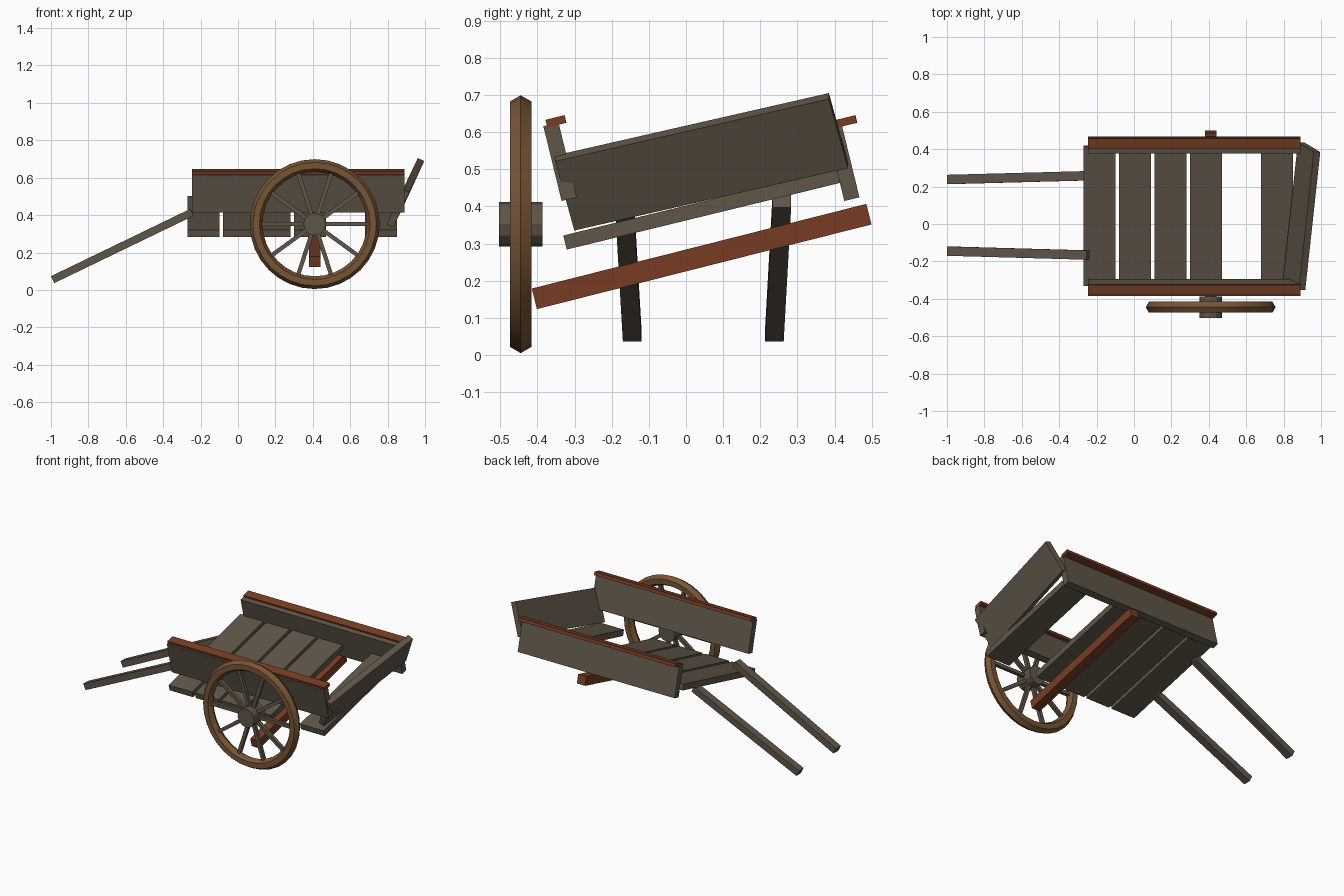
import bpy, bmesh, math
from mathutils import Vector, Matrix

if "Cube" in bpy.data.objects:
    bpy.data.objects.remove(bpy.data.objects["Cube"])

TILT = math.radians(13.7)   # the cart leans onto its one remaining wheel


def material(name, rgb):
    m = bpy.data.materials.new(name)
    m.diffuse_color = (*rgb, 1)
    m.use_nodes = True
    m.node_tree.nodes["Principled BSDF"].inputs["Base Color"].default_value = m.diffuse_color
    return m


GREY = material("weathered_wood", (0.117, 0.093, 0.066))
RED = material("red_wood", (0.185, 0.046, 0.018))
BROWN = material("brown_rim", (0.185, 0.090, 0.036))


def finish(bm, name, mat):
    bmesh.ops.recalc_face_normals(bm, faces=bm.faces)
    mesh = bpy.data.meshes.new(name)
    bm.to_mesh(mesh)
    bm.free()
    mesh.materials.append(mat)
    ob = bpy.data.objects.new(name, mesh)
    bpy.context.collection.objects.link(ob)
    return ob


def box(name, mat, center, size, rot):
    bm = bmesh.new()
    bmesh.ops.create_cube(bm, size=1)
    m = Matrix.Translation(center) @ rot.to_4x4() @ Matrix.Diagonal((*size, 1))
    bm.transform(m)
    return finish(bm, name, mat)


def axes(x_dir, y_hint):
    """Rotation with local x along x_dir and local y near y_hint."""
    x = Vector(x_dir).normalized()
    z = x.cross(Vector(y_hint)).normalized()
    return Matrix((x, z.cross(x), z)).transposed()


lean = Matrix.Rotation(TILT, 3, 'X')

# Floor planks, with the fifth one missing
for i in (0, 1, 2, 3, 5):
    box(f"floor_plank_{i + 1}", GREY, (-0.185 + 0.19 * i, 0.045, 0.393),
        (0.17, 0.763, 0.039), lean)

# Side boards with red top rails
for side, y in (("front", -0.339), ("back", 0.422)):
    box(f"{side}_side_board", GREY, (0.3225, y, 0.52), (1.135, 0.042, 0.207), lean)
    box(f"{side}_rail", RED, (0.3225, y - 0.011 + (0.022 if y > 0 else 0), 0.629),
        (1.137, 0.053, 0.021), lean)

# Tailgate hanging outwards and askew
box("tailgate", GREY, (0.896, 0.042, 0.52), (0.76, 0.211, 0.038),
    axes((0.08, 0.737, 0.168), (0.087, -0.05, 0.19)))

# Axle beam
box("axle", RED, (0.41, 0.042, 0.265), (0.06, 0.929, 0.057),
    Matrix.Rotation(math.radians(14.2), 3, 'X'))

# Pull handles resting on the ground end
for side, y0, y1 in (("front", -0.145, -0.166), ("back", 0.238, 0.258)):
    a, b = Vector((-0.991, y0, 0.055)), Vector((-0.246, y1, 0.415))
    box(f"{side}_handle", GREY, (a + b) / 2, ((b - a).length, 0.05, 0.041),
        axes(b - a, (0, 1, 0)))

# Wheel rim: hexagonal section swept round the y axis
HUB = Vector((0.41, -0.445, 0.352))
SEG, SIDES, MAJOR, MINOR = 32, 6, 0.313, 0.034
bm = bmesh.new()
rings = []
for i in range(SEG):
    a = math.tau * i / SEG
    ring = []
    for j in range(SIDES):
        t = math.tau * j / SIDES
        r = MAJOR + MINOR * math.cos(t)
        ring.append(bm.verts.new(HUB + Vector(
            (r * math.cos(a), MINOR * math.sin(t), r * math.sin(a)))))
    rings.append(ring)
for i in range(SEG):
    p, q = rings[i], rings[(i + 1) % SEG]
    for j in range(SIDES):
        k = (j + 1) % SIDES
        bm.faces.new((p[j], p[k], q[k], q[j]))
rim = finish(bm, "wheel_rim", BROWN)
bpy.context.view_layer.objects.active = rim
rim.select_set(True)
bpy.ops.object.shade_smooth_by_angle(angle=math.radians(30))

# Wheel hub
bm = bmesh.new()
bmesh.ops.create_cone(bm, cap_ends=True, segments=12, radius1=0.06, radius2=0.06, depth=0.117)
bm.transform(Matrix.Translation(HUB) @ Matrix.Rotation(math.pi / 2, 4, 'X'))
finish(bm, "wheel_hub", GREY)

# Ten spokes
for i in range(10):
    a = math.tau * i / 10
    d = Vector((math.cos(a), 0, math.sin(a)))
    box(f"spoke_{i + 1}", GREY, HUB + d * 0.17, (0.25, 0.022, 0.022), axes(d, (0, 1, 0)))
